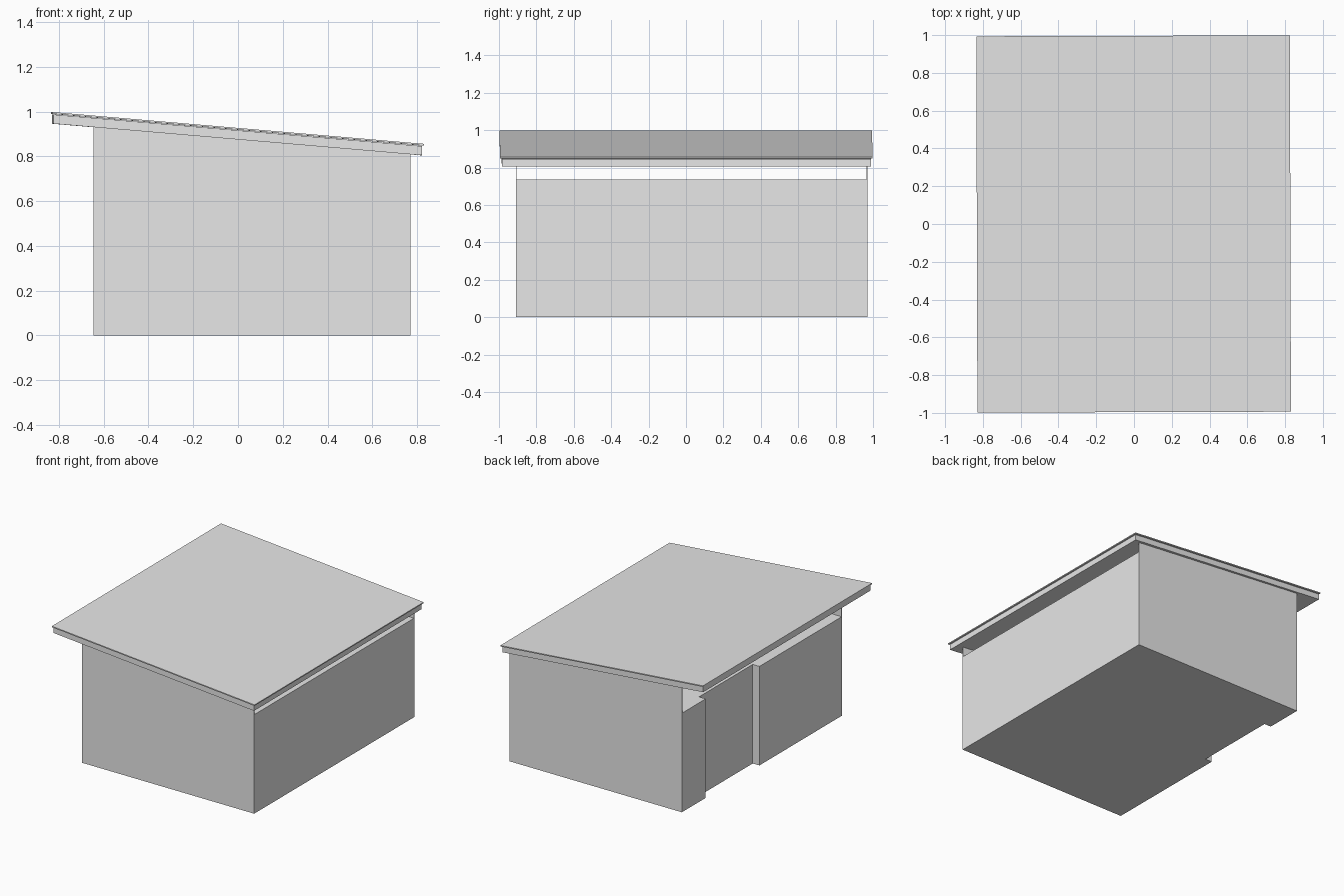
import bpy
import bmesh
import math
from mathutils import Matrix

cube = bpy.data.objects.get("Cube")
if cube:
    bpy.data.objects.remove(cube, do_unlink=True)

grey = bpy.data.materials.new("plain_grey")
grey.use_nodes = True
grey.diffuse_color = (0.8, 0.8, 0.8, 1)
grey.node_tree.nodes["Principled BSDF"].inputs["Base Color"].default_value = (0.8, 0.8, 0.8, 1)


def extrude_profile(name, points, offset, turn=0.0):
    """Extrude a flat 3D outline along an offset vector, then turn it about z."""
    bm = bmesh.new()
    face = bm.faces.new([bm.verts.new(p) for p in points])
    result = bmesh.ops.extrude_face_region(bm, geom=[face])
    moved = [g for g in result["geom"] if isinstance(g, bmesh.types.BMVert)]
    bmesh.ops.translate(bm, verts=moved, vec=offset)
    bmesh.ops.recalc_face_normals(bm, faces=bm.faces)
    bm.transform(Matrix.Rotation(math.radians(turn), 4, "Z"))
    mesh = bpy.data.meshes.new(name)
    bm.to_mesh(mesh)
    bm.free()
    mesh.materials.append(grey)
    obj = bpy.data.objects.new(name, mesh)
    bpy.context.collection.objects.link(obj)
    return obj


def roof_layer(name, x0, x1, z0, z1, thick, half_depth):
    """Sloping sheet with upright ends; z0 and z1 are its underside heights."""
    outline = [(x0, z0), (x1, z1), (x1, z1 + thick), (x0, z0 + thick)]
    return extrude_profile(name, [(x, -half_depth, z) for x, z in outline],
                           (0, 2 * half_depth, 0), 0.17)


LEFT, RIGHT, FRONT, BACK = -0.645, 0.77, -0.91, 0.97
WALL_TOP = 0.735
RECESS = 0.055

# Main body with a shallow full-height doorway recess in one side
footprint = [(LEFT, FRONT), (RIGHT, FRONT), (RIGHT, BACK), (LEFT, BACK),
             (LEFT, 0.69), (LEFT + RECESS, 0.69),
             (LEFT + RECESS, 0.06), (LEFT, 0.06)]
extrude_profile("walls", [(x, y, 0) for x, y in footprint], (0, 0, WALL_TOP))

# Thin gables closing the front and back up to the roof
for name, y, depth in (("front_gable", FRONT, 0.005), ("back_gable", BACK, -0.005)):
    gable = [(LEFT, WALL_TOP), (RIGHT, WALL_TOP), (RIGHT, 0.815), (LEFT, 0.935)]
    extrude_profile(name, [(x, y, z) for x, z in gable], (0, depth, 0))

# Single-pitch roof: deep slab with a slightly larger cover sheet
roof_layer("roof_slab", -0.827, 0.818, 0.946, 0.805, 0.041, 0.987)
roof_layer("roof_sheet", -0.832, 0.828, 0.990, 0.848, 0.008, 0.996)
